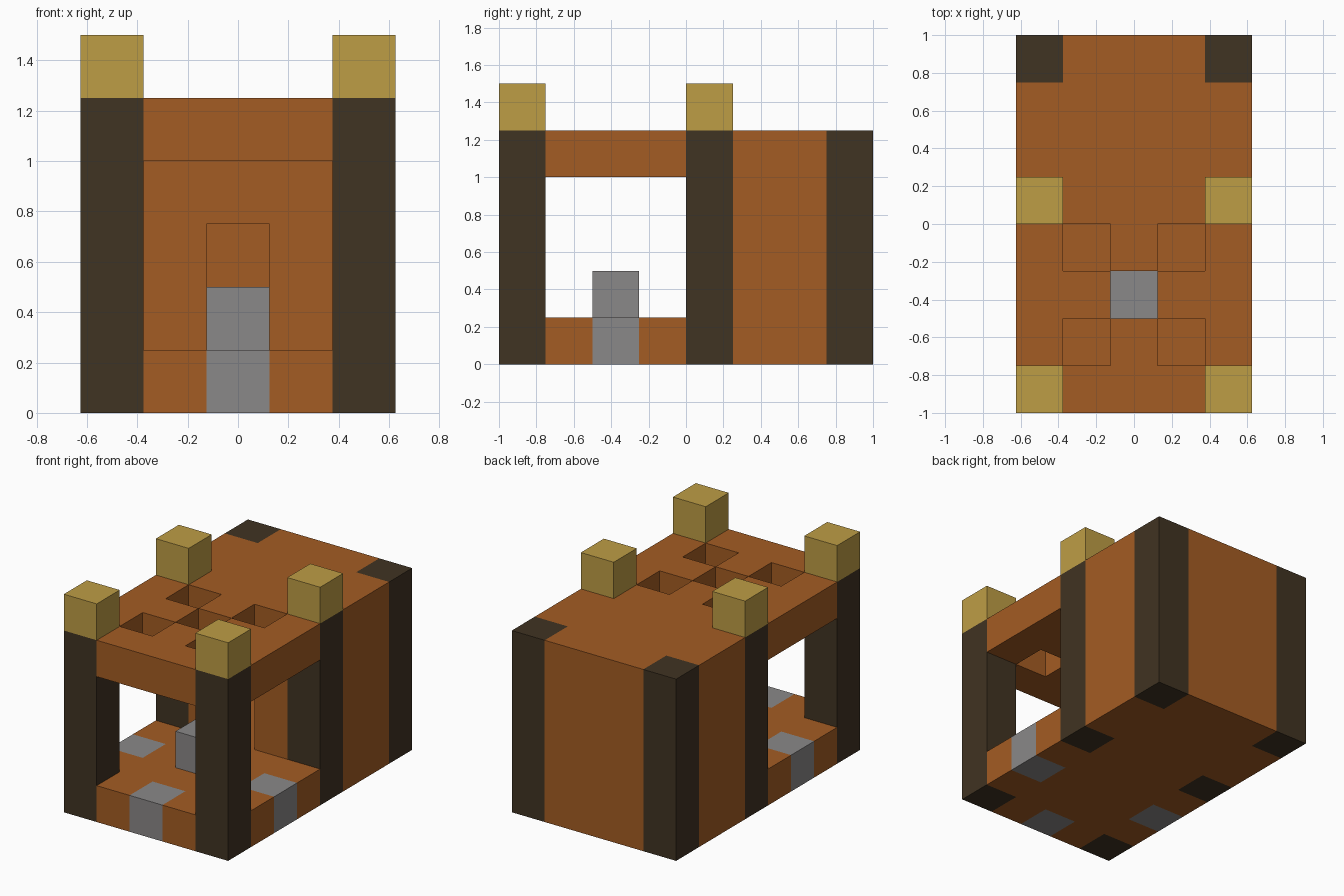
import bpy
import bmesh
import math
from itertools import product
from mathutils import Vector

cube = bpy.data.objects.get("Cube")
if cube:
    bpy.data.objects.remove(cube, do_unlink=True)

UNIT = 0.25
ORIGIN = Vector((-0.625, -1.0, 0.0))


def material(name, rgb):
    linear = [((c / 255 + 0.055) / 1.055) ** 2.4 for c in rgb]
    mat = bpy.data.materials.new(name)
    mat.use_nodes = True
    mat.diffuse_color = (*linear, 1)
    mat.node_tree.nodes["Principled BSDF"].inputs["Base Color"].default_value = (*linear, 1)
    return mat


clay = material("orange clay", (164, 92, 35))
timber = material("dark timber", (64, 51, 34))
stone = material("grey stone", (138, 136, 136))
gold = material("gold", (190, 157, 69))

blocks = {}  # block position -> part name


def fill(part, xs, ys, zs):
    for cell in product(range(*xs), range(*ys), range(*zs)):
        blocks[cell] = part


def carve(xs, ys, zs):
    for cell in product(range(*xs), range(*ys), range(*zs)):
        blocks.pop(cell, None)


# Porch floor and roof, with a checker of skylights
fill("porch_floor", (0, 5), (0, 4), (0, 1))
fill("porch_roof", (0, 5), (0, 4), (4, 5))
for x, y in ((1, 1), (3, 1), (2, 2), (1, 3), (3, 3)):
    carve((x, x + 1), (y, y + 1), (4, 5))

# Hollow room with a doorway onto the porch
fill("room", (0, 5), (4, 8), (0, 5))
carve((1, 4), (5, 7), (1, 4))
carve((2, 3), (4, 5), (1, 3))

# Corner pillars, capped on the porch
for x, y in product((0, 4), (0, 4, 7)):
    fill("pillars", (x, x + 1), (y, y + 1), (0, 5))
    if y < 7:
        fill("pillar_caps", (x, x + 1), (y, y + 1), (5, 6))

# Stone slabs set in the floor edges and a raised centre block
for x, y in ((2, 0), (0, 2), (4, 2)):
    fill("floor_slabs", (x, x + 1), (y, y + 1), (0, 1))
fill("centre_block", (2, 3), (2, 3), (1, 2))


def build(part, mat):
    """Mesh the exposed sides of a part's blocks."""
    bm = bmesh.new()
    for cell in [c for c, p in blocks.items() if p == part]:
        centre = Vector(cell) + Vector((0.5, 0.5, 0.5))
        for axis, sign in product(range(3), (-1, 1)):
            n = Vector((0, 0, 0))
            n[axis] = sign
            if tuple(int(c + d) for c, d in zip(cell, n)) in blocks:
                continue
            u = Vector((0, 0, 0))
            u[(axis + 1) % 3] = 0.5
            v = n.cross(u)
            corners = [centre + n / 2 + a * u + b * v
                       for a, b in ((-1, -1), (1, -1), (1, 1), (-1, 1))]
            bm.faces.new([bm.verts.new(ORIGIN + c * UNIT) for c in corners])
    bmesh.ops.remove_doubles(bm, verts=bm.verts[:], dist=0.001)
    bmesh.ops.dissolve_limit(bm, angle_limit=math.radians(1),
                             verts=bm.verts[:], edges=bm.edges[:])
    mesh = bpy.data.meshes.new(part)
    bm.to_mesh(mesh)
    bm.free()
    mesh.materials.append(mat)
    bpy.context.collection.objects.link(bpy.data.objects.new(part, mesh))


for part, mat in (("porch_floor", clay), ("porch_roof", clay), ("room", clay),
                  ("pillars", timber), ("pillar_caps", gold),
                  ("floor_slabs", stone), ("centre_block", stone)):
    build(part, mat)
